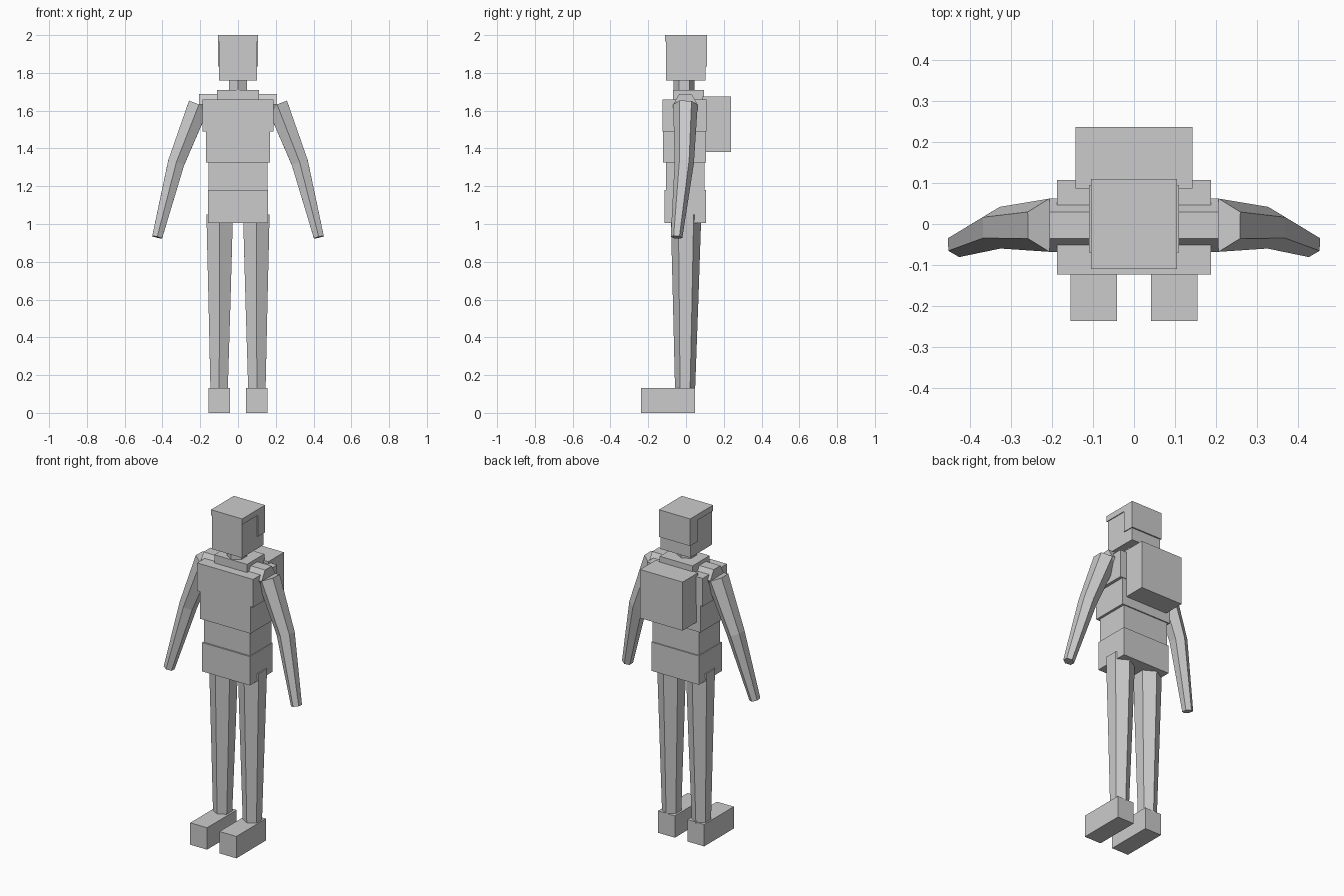
import bpy, bmesh, math
from mathutils import Vector

cube = bpy.data.objects.get("Cube")
if cube:
    bpy.data.objects.remove(cube, do_unlink=True)

grey = bpy.data.materials.new("light_grey")
grey.use_nodes = True
colour = (0.6, 0.6, 0.6, 1)
grey.diffuse_color = colour
grey.node_tree.nodes["Principled BSDF"].inputs["Base Color"].default_value = colour


def finish(name, bm):
    bmesh.ops.recalc_face_normals(bm, faces=bm.faces)
    mesh = bpy.data.meshes.new(name)
    bm.to_mesh(mesh)
    bm.free()
    mesh.materials.append(grey)
    obj = bpy.data.objects.new(name, mesh)
    bpy.context.collection.objects.link(obj)
    return obj


def box(name, x, y, z):
    """Box from (min, max) ranges on each axis."""
    bm = bmesh.new()
    bmesh.ops.create_cube(bm, size=1)
    for v in bm.verts:
        v.co = [r[0] if c < 0 else r[1] for c, r in zip(v.co, (x, y, z))]
    return finish(name, bm)


def limb(name, points, radii):
    """Six-sided tapered tube with corners towards front and back."""
    pts = [Vector(p) for p in points]
    bm = bmesh.new()
    rings = []
    for i, (p, r) in enumerate(zip(pts, radii)):
        axis = (pts[min(i + 1, len(pts) - 1)] - pts[max(i - 1, 0)]).normalized()
        front = Vector((0, -1, 0))
        front = (front - axis * front.dot(axis)).normalized()
        side = axis.cross(front)
        rings.append([bm.verts.new(p + r * (front * math.cos(a) + side * math.sin(a)))
                      for a in (k * math.pi / 3 for k in range(6))])
    for a, b in zip(rings, rings[1:]):
        for k in range(6):
            n = (k + 1) % 6
            bm.faces.new((a[k], a[n], b[n], b[k]))
    bm.faces.new(rings[0])
    bm.faces.new(rings[-1])
    return finish(name, bm)


# Head with a thin cap of hair
box("head", (-0.1, 0.1), (-0.105, 0.102), (1.76, 1.98))
box("hair_top", (-0.105, 0.105), (-0.11, 0.11), (1.965, 2.0))
box("hair_back", (-0.105, 0.105), (0.04, 0.11), (1.835, 1.965))
limb("neck", [(0, -0.01, 1.68), (0, -0.01, 1.8)], [0.056, 0.056])

# Torso
box("collar", (-0.11, 0.11), (-0.07, 0.095), (1.62, 1.71))
box("upper_chest", (-0.188, 0.188), (-0.124, 0.108), (1.49, 1.66))
box("chest", (-0.17, 0.17), (-0.122, 0.105), (1.325, 1.5))
box("waist", (-0.155, 0.155), (-0.105, 0.098), (1.16, 1.34))
box("pelvis", (-0.16, 0.16), (-0.115, 0.105), (1.005, 1.18))
box("backpack", (-0.143, 0.143), (0.087, 0.237), (1.38, 1.675))

# Limbs on both sides
for side, s in (("left", 1), ("right", -1)):
    shoulder = (s * 0.207, -0.003, 1.632)
    elbow = (s * 0.327, -0.009, 1.325)
    wrist = (s * 0.428, -0.05, 0.93)
    hip = (s * 0.097, 0, 1.05)
    knee = (s * 0.098, -0.002, 0.58)
    ankle = (s * 0.1, -0.005, 0.12)
    limb(side + "_shoulder", [(s * 0.08, -0.003, 1.632), shoulder], [0.065, 0.065])
    limb(side + "_arm", [shoulder, elbow, wrist], [0.065, 0.051, 0.031])
    limb(side + "_leg", [hip, knee, ankle], [0.081, 0.067, 0.053])
    box(side + "_foot", sorted((s * 0.042, s * 0.155)), (-0.237, 0.047), (0, 0.133))
